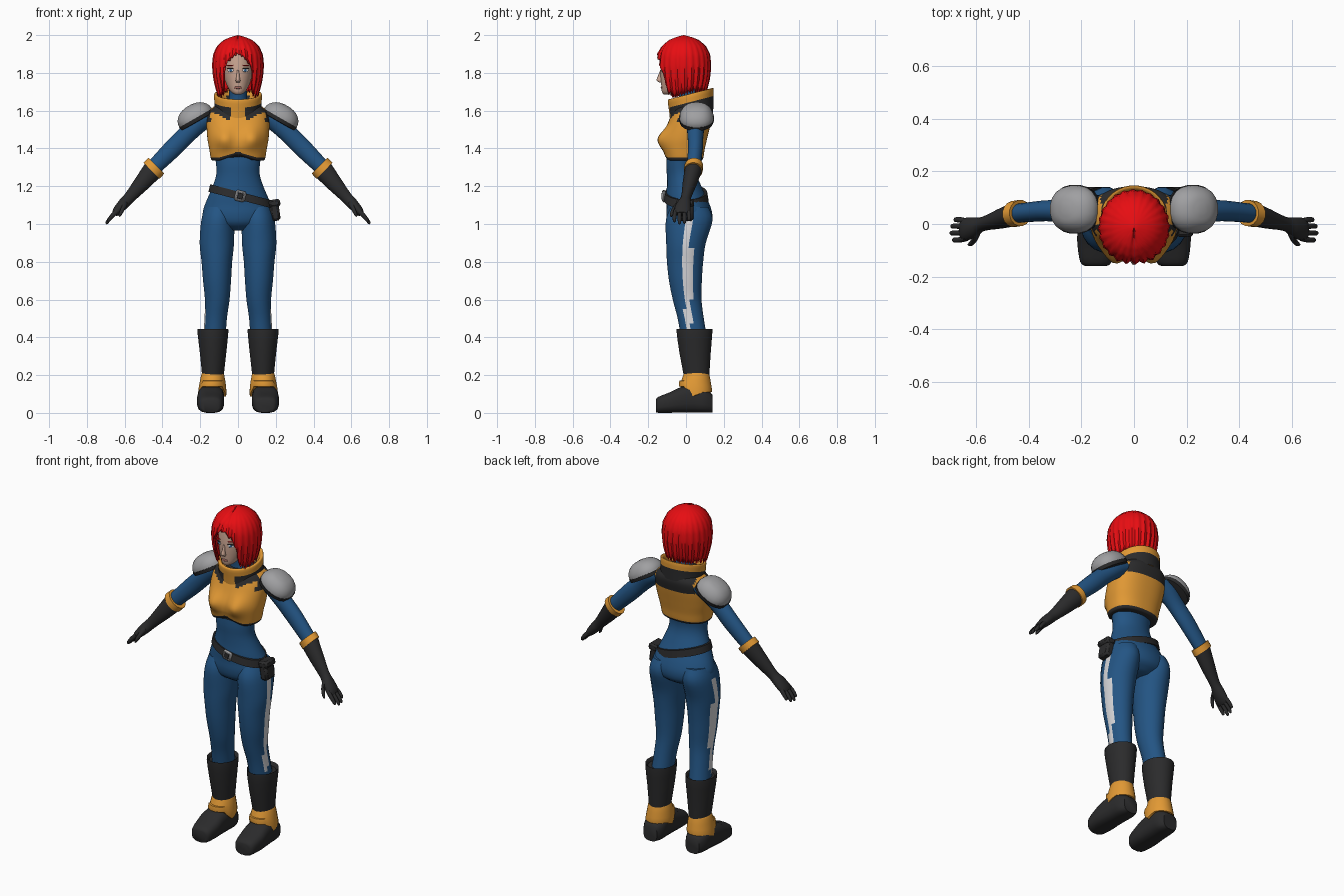
import bpy, bmesh, math, random
from mathutils import Vector

random.seed(4)
COL = {"suit_blue": (0.017, 0.09, 0.23), "gold": (0.76, 0.32, 0.035), "charcoal": (0.024, 0.024, 0.025),
       "steel_grey": (0.35, 0.35, 0.36), "hair_red": (0.8, 0.004, 0.006), "skin": (0.58, 0.37, 0.28),
       "white": (0.68, 0.68, 0.7), "iris_blue": (0.03, 0.13, 0.3), "lip": (0.35, 0.13, 0.11)}
MAT = {}
for name, c in COL.items():
    MAT[name] = bpy.data.materials.new(name)
    MAT[name].diffuse_color = (*c, 1)


def finish(ob, mats, angle=50, mirror=False):
    for m in mats:
        ob.data.materials.append(MAT[m])
    bpy.ops.object.select_all(action='DESELECT')
    ob.select_set(True)
    bpy.context.view_layer.objects.active = ob
    bpy.ops.object.shade_smooth_by_angle(angle=math.radians(angle))
    if mirror:
        ob.modifiers.new("mirror", 'MIRROR')
    return ob


def from_bmesh(name, bm):
    bmesh.ops.recalc_face_normals(bm, faces=bm.faces)
    me = bpy.data.meshes.new(name)
    bm.to_mesh(me)
    bm.free()
    ob = bpy.data.objects.new(name, me)
    bpy.context.collection.objects.link(ob)
    return ob


def smooth_rings(rings, sub):
    """Catmull-Rom interpolation of ring tuples."""
    out = []
    for i in range(len(rings) - 1):
        a, b, c, d = rings[max(i - 1, 0)], rings[i], rings[i + 1], rings[min(i + 2, len(rings) - 1)]
        for k in range(sub):
            t = k / sub
            out.append([0.5 * (2 * q + (r - p) * t + (2 * p - 5 * q + 4 * r - s) * t * t
                               + (3 * q - p - 3 * r + s) * t ** 3) for p, q, r, s in zip(a, b, c, d)])
    return out + [list(rings[-1])]


def loft(name, rings, mats, u=(1, 0, 0), v=(0, 1, 0), n=20, p=2.0, sub=3,
         deform=None, paint=None, mirror=False, angle=50):
    """Skin rings of (x, y, z, radius_u, radius_v); paint(face centre) picks the material."""
    bm, u, v, rows = bmesh.new(), Vector(u).normalized(), Vector(v).normalized(), []
    for x, y, z, ru, rv in smooth_rings(rings, sub):
        row = []
        for k in range(n):
            a = 2 * math.pi * (k + 0.5) / n
            cu, cv = (math.copysign(abs(f) ** (2 / p), f) for f in (math.cos(a), math.sin(a)))
            co = Vector((x, y, z)) + u * ru * cu + v * rv * cv
            row.append(bm.verts.new(deform(co) if deform else co))
        rows.append(row)
    for r0, r1 in zip(rows, rows[1:]):
        for k in range(n):
            bm.faces.new((r0[k], r0[(k + 1) % n], r1[(k + 1) % n], r1[k]))
    bm.faces.new(rows[0])
    bm.faces.new(rows[-1])
    if paint:
        for f in bm.faces:
            f.material_index = paint(f.calc_center_median())
    return finish(from_bmesh(name, bm), mats, angle, mirror)


def box(name, loc, size, mat, rot=(0, 0, 0), bevel=0.008):
    bpy.ops.mesh.primitive_cube_add(size=1, location=loc, rotation=rot)
    ob = bpy.context.object
    ob.name, ob.scale = name, size
    bpy.ops.object.transform_apply(location=False, rotation=False, scale=True)
    ob.modifiers.new("bevel", 'BEVEL').width = bevel
    return finish(ob, [mat], 30)


def ball(name, loc, size, mat, rz=0):
    bpy.ops.mesh.primitive_uv_sphere_add(segments=16, ring_count=8, radius=1, location=loc, rotation=(0, 0, rz))
    ob = bpy.context.object
    ob.name, ob.scale = name, size
    return finish(ob, [mat], 80)


def interp(table, x):
    for (x0, y0), (x1, y1) in zip(table, table[1:]):
        if x <= x1:
            return y0 + (y1 - y0) * (x - x0) / (x1 - x0)
    return table[-1][1]


# hips and waist
loft("hips_and_waist", [(0, .02, .965, .06, .06), (0, .02, 1.0, .16, .11), (0, .018, 1.05, .188, .122),
     (0, .012, 1.1, .177, .115), (0, 0, 1.15, .156, .105), (0, -.01, 1.2, .135, .092), (0, -.022, 1.26, .116, .08),
     (0, -.025, 1.32, .117, .08), (0, -.01, 1.4, .13, .09)], ["suit_blue"], n=28)

# legs with a white outer stripe
loft("leg", [(.1, .02, 1.09, .075, .1), (.107, .017, 1.02, .088, .125), (.112, 0, .9, .092, .106),
     (.112, -.005, .8, .082, .097), (.111, -.003, .7, .075, .088), (.11, .006, .6, .066, .077),
     (.118, .025, .5, .06, .07), (.125, .042, .4, .06, .07)], ["suit_blue", "white"], mirror=True, sub=4,
     paint=lambda c: int(c.x > .15 and abs(c.y - .012) < .018 and .44 < c.z < 1.02))

# boots: shaft, ankle guard, shoe
loft("boot_shaft", [(.133, .045, .425, .07, .08), (.133, .045, .442, .079, .092), (.133, .045, .43, .083, .096),
     (.132, .048, .32, .071, .084), (.133, .057, .18, .056, .066)], ["charcoal"], mirror=True, sub=2)
loft("ankle_guard", [(.134, .055, .215, .055, .064), (.134, .055, .2, .062, .07), (.135, .05, .14, .073, .086),
     (.137, .05, .11, .075, .088), (.137, .05, .11, .06, .07)], ["gold"], mirror=True, sub=2,
     deform=lambda c: Vector((c.x, c.y, c.z - (max(0, .03 - abs(c.y - .045)) if c.z < .13 else 0)
                              + (.03 if c.z < .15 and c.y < 0 else 0))))
loft("shoe", [(.145, -.16, .036, .04, .034), (.145, -.145, .043, .06, .043), (.145, -.08, .056, .071, .056),
     (.145, -.03, .068, .071, .068), (.142, .04, .075, .068, .075), (.14, .1, .065, .064, .065),
     (.14, .14, .05, .045, .048)], ["charcoal"], v=(0, 0, 1), n=16, p=3, mirror=True)


# armoured vest with bust, arched hem and dark yoke
def vest_shape(c):
    if c.y < 0:
        c.y -= .042 * math.exp(-((abs(c.x) - .075) / .05) ** 2 - ((c.z - 1.45) / .055) ** 2)
        c.z += .035 * max(0, 1 - abs(c.x) / .1) * max(0, min(1, (1.41 - c.z) / .07))
    return c


def vest_paint(c):
    ax = abs(c.x)
    hem = 1.352 + (.03 * max(0, 1 - ax / .1) if c.y < 0 else 0)
    band = c.y < 0 and ax > .03 and 1.53 + .45 * ax < c.z < 1.585 + .45 * ax
    yoke = c.y > .03 and c.z > 1.535 and ax < .125
    return int(c.z < hem or band or yoke or (ax > .145 and c.z > 1.54))


loft("vest", [(0, -.015, 1.335, .13, .09), (0, -.012, 1.345, .143, .102), (0, -.01, 1.4, .153, .11),
     (0, 0, 1.46, .163, .114), (0, .02, 1.54, .166, .113), (0, .037, 1.6, .152, .106), (0, .04, 1.64, .1, .09)],
     ["gold", "charcoal"], n=48, p=2.4, sub=6, deform=vest_shape, paint=vest_paint)

# standing collar, higher at the back
loft("collar", [(0, .03, 1.57, .13, .115), (0, .028, 1.62, .125, .118), (0, .025, 1.675, .127, .122),
     (0, .025, 1.683, .118, .114), (0, .025, 1.67, .105, .102), (0, .025, 1.615, .09, .09)], ["gold", "charcoal"],
     n=32, deform=lambda c: Vector((c.x, c.y, c.z + .26 * c.y)),
     paint=lambda c: int(c.z - .26 * c.y < 1.648 and abs(c.x) > .045 + .0 * c.y and Vector((c.x, c.y - .028)).length > .11
                         or (c.y > .1 and c.z - .26 * c.y < 1.648)))
loft("neck", [(0, .03, 1.58, .07, .07), (0, .02, 1.64, .052, .055), (0, .01, 1.7, .047, .052),
     (0, -.005, 1.75, .046, .05)], ["suit_blue"])

# belt, buckle, pouch
loft("belt", [(.012, 0, 1.13, .15, .1), (.012, 0, 1.13, .169, .119), (.012, 0, 1.172, .16, .112),
     (.012, 0, 1.172, .14, .095)], ["charcoal"], n=32, sub=1, angle=30,
     deform=lambda c: Vector((c.x, c.y, c.z - .26 * c.x)))
box("buckle", (.012, -.117, 1.148), (.056, .018, .058), "steel_grey", (0, .25, 0))
box("buckle_centre", (.012, -.126, 1.148), (.03, .006, .032), "charcoal", (0, .25, 0), .002)
box("pouch", (.195, -.003, 1.066), (.05, .085, .1), "charcoal", (0, -.15, 0), .012)
box("pouch_flap", (.194, -.003, 1.11), (.06, .093, .04), "charcoal", (0, -.15, 0), .01)

# arms, cuffs and gloves, all along a 45 degree slope
Y, D = (0, 1, 0), (1, 0, 1)
loft("arm", [(.13, .055, 1.58, .055, .05), (.19, .055, 1.55, .055, .055), (.26, .05, 1.485, .044, .05),
     (.34, .05, 1.405, .04, .05), (.45, .04, 1.295, .036, .042)], ["suit_blue"], u=Y, v=D, n=16, mirror=True)
loft("cuff", [(.432, .042, 1.308, .04, .045), (.432, .042, 1.308, .05, .06), (.458, .038, 1.282, .05, .061),
     (.458, .038, 1.282, .03, .03)], ["gold"], u=Y, v=D, n=16, sub=1, mirror=True, angle=30)
loft("glove", [(.452, .038, 1.285, .046, .055), (.51, .02, 1.215, .038, .044), (.575, 0, 1.14, .027, .031),
     (.605, -.012, 1.108, .038, .03), (.64, -.02, 1.07, .044, .024), (.655, -.022, 1.052, .036, .016)],
     ["charcoal"], u=Y, v=D, n=16, mirror=True)
for i, (dy, ln) in enumerate([(-.034, .85), (-.012, 1), (.01, .95), (.03, .75)]):
    y = -.02 + dy
    loft(f"finger_{i + 1}", [(.636, y, 1.074, .011, .014), (.636 + .035 * ln, y + dy * .2, 1.074 - .036 * ln, .011, .012),
         (.636 + .058 * ln, y + dy * .2, 1.074 - .066 * ln, .009, .009), (.636 + .062 * ln, y + dy * .2, 1.074 - .074 * ln, .004, .004)],
         ["charcoal"], u=Y, v=D, n=8, sub=2, mirror=True)
loft("thumb", [(.592, -.025, 1.12, .014, .016), (.605, -.058, 1.09, .013, .013), (.622, -.075, 1.055, .01, .01),
     (.63, -.078, 1.04, .004, .004)], ["charcoal"], u=Y, v=D, n=8, sub=2, mirror=True)


# shoulder plates: tilted domes with a dark rim
def pad(h, a, b):
    return (.228 + .5 * h, .056, 1.568 + .87 * h, a, b)


loft("shoulder_plate", [pad(-.01, .1, .091), pad(.012, .098, .088), pad(.038, .082, .074), pad(.058, .052, .05),
     pad(.066, .015, .015)], ["steel_grey"], u=(.87, 0, -.5), p=2.3, mirror=True)
loft("shoulder_rim", [pad(-.03, .08, .07), pad(-.028, .101, .089), pad(-.008, .103, .094), pad(-.008, .08, .07)],
     ["charcoal"], u=(.87, 0, -.5), p=2.3, sub=1, mirror=True, angle=30)

# head and face
loft("head", [(0, -.1, 1.686, .016, .018), (0, -.085, 1.7, .038, .043), (0, -.056, 1.74, .062, .076),
     (0, -.035, 1.8, .079, .1), (0, -.02, 1.86, .087, .11), (0, -.015, 1.92, .083, .1), (0, -.01, 1.965, .04, .05)],
     ["skin"], n=24)
loft("nose", [(0, -.13, 1.815, .005, .006), (0, -.136, 1.78, .009, .014), (0, -.139, 1.76, .013, .017),
     (0, -.13, 1.748, .009, .008)], ["skin"], n=10)
ball("lips", (0, -.128, 1.722), (.021, .006, .007), "lip")
for s in (-1, 1):
    ball("eye", (s * .04, -.1225, 1.813), (.018, .004, .009), "white", s * .45)
    ball("iris", (s * .039, -.1255, 1.813), (.008, .003, .008), "iris_blue", s * .45)
    ball("eyelash", (s * .041, -.1245, 1.823), (.021, .004, .003), "charcoal", s * .45)
    ball("eyebrow", (s * .042, -.1255, 1.84), (.021, .004, .003), "hair_red", s * .45)

# bobbed hair: two ridged shells with jagged tips and a face opening
PROFILE = [(1.64, .7), (1.72, .86), (1.77, .95), (1.84, 1), (1.9, .96), (1.945, .8), (1.975, .55), (1.992, .25), (2.0, 0)]
LENGTH = [(0, 1.9), (15, 1.875), (26, 1.85), (36, 1.8), (42, 1.69), (60, 1.665), (110, 1.69), (180, 1.7)]


def hair(name, scale, shift, n=96, rows=14):
    bm, cols = bmesh.new(), []
    for k in range(n):
        t = -math.pi + 2 * math.pi * (k + .5) / n
        deg = abs(math.degrees(t))
        phase = (k + shift) % 4
        jag = (0, .5, 1, .5)[phase] * random.uniform(.02, .045) * (.5 if deg < 40 else 1)
        low = interp(LENGTH, deg) + jag + shift * .004
        col = []
        for j in range(rows + 1):
            s = j / rows
            z = 2 - (2 - low) * s ** 1.6
            r = interp(PROFILE, z) * scale * (1 + .035 * s * (1 - phase % 4 if phase < 3 else 0))
            col.append(bm.verts.new((.135 * r * math.sin(t), -.012 - .143 * r * math.cos(t),
                                     z - (1 - scale) * .1 - .012 * math.exp(-(t / .15) ** 2) * (1 - s))))
        cols.append(col)
    for k in range(n):
        a, b = cols[k], cols[(k + 1) % n]
        for j in range(rows):
            bm.faces.new((a[j], a[j + 1], b[j + 1], b[j]))
    bmesh.ops.remove_doubles(bm, verts=bm.verts, dist=.0005)
    ob = finish(from_bmesh(name, bm), ["hair_red"], 40)
    ob.modifiers.new("thickness", 'SOLIDIFY').thickness = .006


hair("hair_outer", 1, 0)
hair("hair_inner", .93, 2)
